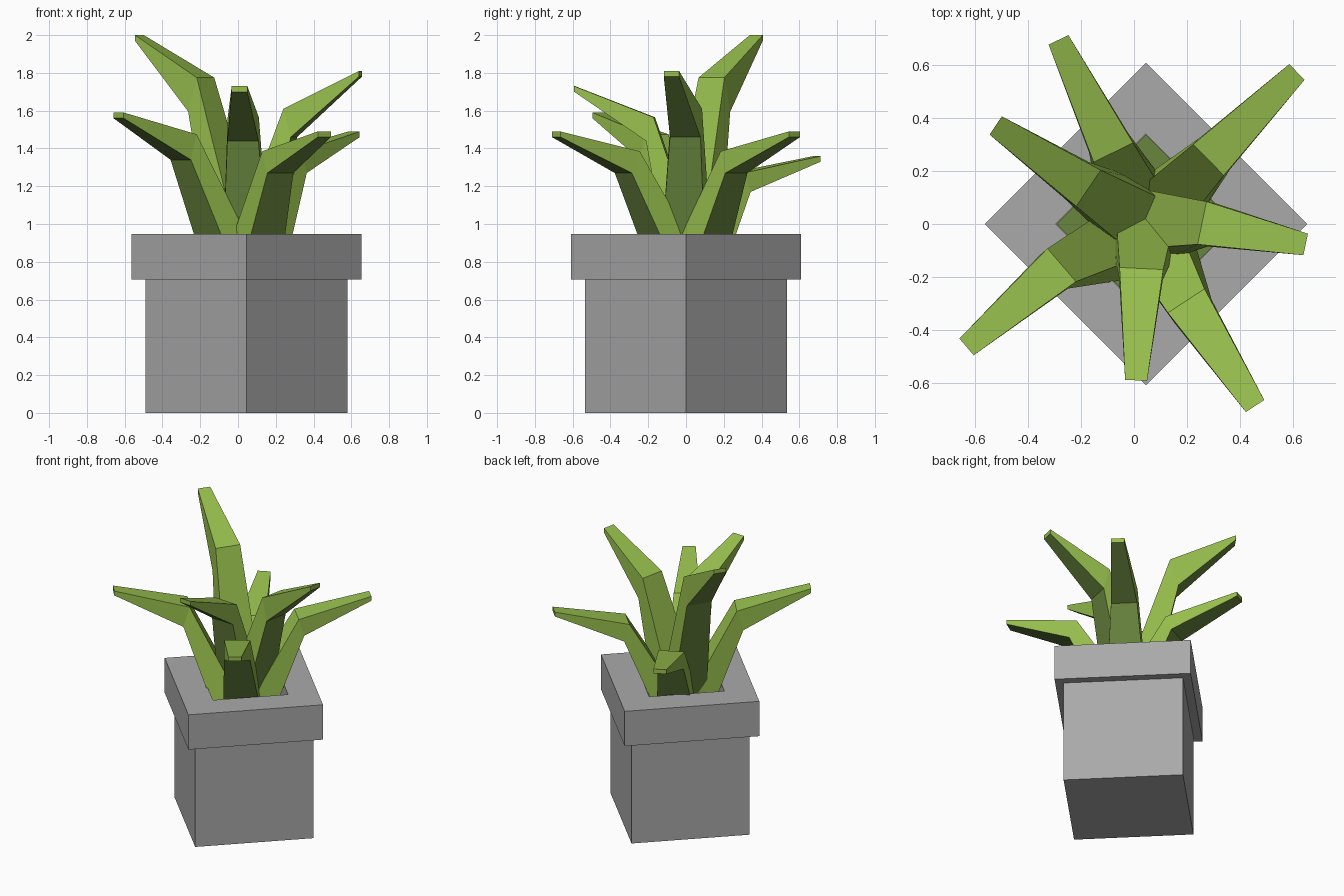
import bpy, bmesh, math
from mathutils import Vector

if "Cube" in bpy.data.objects:
    bpy.data.objects.remove(bpy.data.objects["Cube"])

CX = 0.045          # pot centre in x
BASE_Z = 0.74       # floor of the planting hole


def material(name, rgb):
    m = bpy.data.materials.new(name)
    m.diffuse_color = (*rgb, 1)
    m.use_nodes = True
    m.node_tree.nodes["Principled BSDF"].inputs["Base Color"].default_value = m.diffuse_color
    return m


grey = material("grey_stone", (0.40, 0.40, 0.40))
green = material("leaf_green", (0.31, 0.52, 0.075))
deep_green = material("deep_green", (0.14, 0.235, 0.048))


def add_object(name, bm, *mats):
    bmesh.ops.recalc_face_normals(bm, faces=bm.faces)
    me = bpy.data.meshes.new(name)
    bm.to_mesh(me)
    bm.free()
    for m in mats:
        me.materials.append(m)
    ob = bpy.data.objects.new(name, me)
    bpy.context.collection.objects.link(ob)
    return ob


def ring(bm, r, z):
    """Square with its corners on the x and y axes."""
    return [bm.verts.new((CX + r * math.cos(i * math.pi / 2), r * math.sin(i * math.pi / 2), z))
            for i in range(4)]


def bridge(bm, a, b):
    return [bm.faces.new((a[i], a[(i + 1) % 4], b[(i + 1) % 4], b[i])) for i in range(4)]


# Pot: square profile with a thick rim and a planting hole
bm = bmesh.new()
profile = [(0.534, 0), (0.534, 0.705), (0.609, 0.705), (0.609, 0.947), (0.34, 0.947), (0.34, BASE_Z - 0.02)]
rings = [ring(bm, r, z) for r, z in profile]
for a, b in zip(rings, rings[1:]):
    bridge(bm, a, b)
bm.faces.new(rings[0])
bm.faces.new(rings[-1])
add_object("pot", bm, grey)

# Planting bed inside the hole
bm = bmesh.new()
low, high = ring(bm, 0.338, BASE_Z - 0.015), ring(bm, 0.338, BASE_Z)
bridge(bm, low, high)
bm.faces.new(low)
bm.faces.new(high)
add_object("planting_bed", bm, deep_green)


# Leaves: four-sided, bent once, tapering to a blunt tip, darker underneath
def leaf(name, kink, tip, under, root):
    kink, tip = Vector(kink), Vector(tip)
    d = Vector((tip.x - kink.x, tip.y - kink.y, 0)).normalized()
    side = Vector((-d.y, d.x, 0))
    centre = Vector((CX, 0, BASE_Z - 0.01))
    up = Vector((0, 0, 1))
    sections = [  # upper point, lower point, width
        (centre + d * (root - 0.2), centre + d * root, 0.25),
        (kink, kink + d * under[0] + up * under[1], 0.165),
        (tip, tip - up * 0.03, 0.083),
    ]
    bm = bmesh.new()
    loops = []
    for top, bottom, w in sections:
        s = side * w / 2
        loops.append([bm.verts.new(p) for p in (top - s, top + s, bottom + s, bottom - s)])
    for a, b in zip(loops, loops[1:]):
        bridge(bm, a, b)[2].material_index = 1   # underside
    bm.faces.new(loops[0])
    bm.faces.new(loops[-1])
    add_object(name, bm, green, deep_green)


leaves = [  # upper bend, tip, offset to the underside of the bend, root radius
    ((-0.078, 0.270, 1.27), (-0.285, 0.695, 1.36), (0.04, -0.10), 0.15),
    ((-0.172, 0.135, 1.775), (-0.522, 0.372, 2.00), (0.055, -0.18), 0.12),
    ((-0.273, -0.155, 1.475), (-0.632, -0.464, 1.59), (0.04, -0.135), 0.17),
    ((0.028, -0.168, 1.565), (0.008, -0.590, 1.73), (0.04, -0.125), 0.08),
    ((0.197, -0.290, 1.385), (0.457, -0.687, 1.49), (0.05, -0.115), 0.13),
    ((0.257, 0.004, 1.61), (0.648, -0.077, 1.81), (0.04, -0.15), 0.09),
    ((0.281, 0.242, 1.385), (0.615, 0.574, 1.49), (0.035, -0.115), 0.15),
]
for i, args in enumerate(leaves, 1):
    leaf(f"leaf_{i}", *args)
